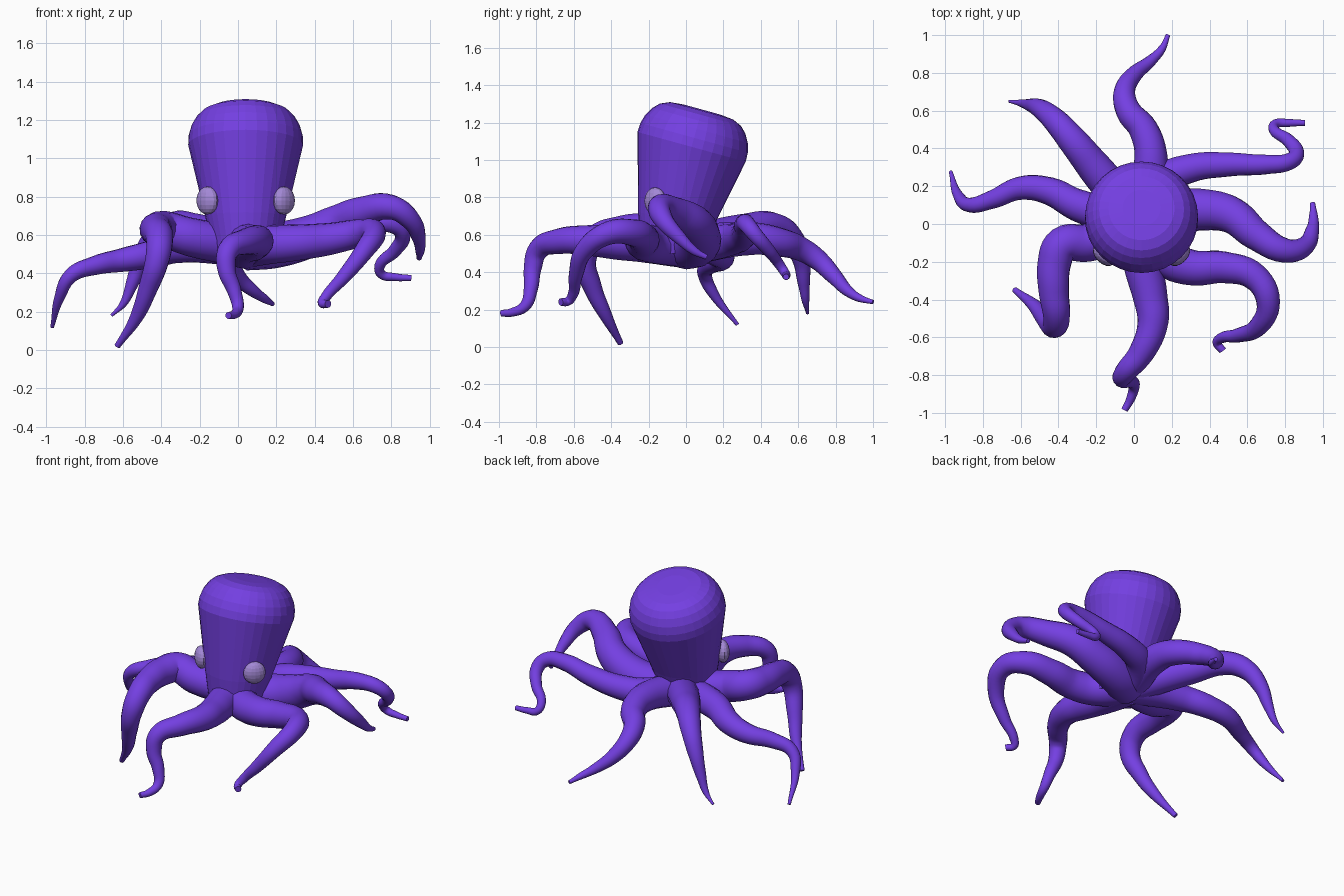
import bpy
import bmesh
from math import sin, cos, pi, radians
from mathutils import Vector

cube = bpy.data.objects.get("Cube")
if cube:
    bpy.data.objects.remove(cube, do_unlink=True)


def make_material(name, color):
    mat = bpy.data.materials.new(name)
    mat.use_nodes = True
    mat.diffuse_color = color
    mat.node_tree.nodes["Principled BSDF"].inputs["Base Color"].default_value = color
    return mat


skin = make_material("purple_skin", (0.175, 0.05, 0.76, 1))
eye_color = make_material("pale_lavender", (0.37, 0.25, 0.68, 1))


def add_object(name, mesh, material):
    obj = bpy.data.objects.new(name, mesh)
    bpy.context.collection.objects.link(obj)
    mesh.materials.clear()
    mesh.materials.append(material)
    return obj


def loft_head(name, rings, sides=32):
    """Skin a stack of tilted circles: (centre y, centre z, radius, tilt)."""
    bm = bmesh.new()
    loops = []
    for y, z, radius, tilt in rings:
        angles = [2 * pi * i / sides for i in range(sides)]
        loops.append([bm.verts.new((0.04 + radius * cos(a),
                                    y + radius * sin(a) * cos(tilt),
                                    z - radius * sin(a) * sin(tilt))) for a in angles])
    for low, high in zip(loops, loops[1:]):
        for i in range(sides):
            j = (i + 1) % sides
            bm.faces.new((low[i], low[j], high[j], high[i]))
    bm.faces.new(loops[0][::-1])
    bm.faces.new(loops[-1])
    mesh = bpy.data.meshes.new(name)
    bm.to_mesh(mesh)
    bm.free()
    return add_object(name, mesh, skin)


# Head: tapered neck, then a rounded crown that leans back
lean = radians(15.4)
rings = [(-0.08, 0.5, 0.165, lean / 3), (-0.045, 0.7, 0.212, lean / 3)]
for height, radius in [(0, 0.3), (0.05, 0.298), (0.1, 0.284), (0.145, 0.258),
                       (0.178, 0.225), (0.2, 0.175), (0.207, 0.1)]:
    rings.append((0.03 + height * sin(lean), 1.07 + height * cos(lean), radius, lean))
loft_head("head", rings)

# Eyes: flattened balls facing diagonally outward
for side, name in ((1, "left_eye"), (-1, "right_eye")):
    bm = bmesh.new()
    bmesh.ops.create_uvsphere(bm, u_segments=16, v_segments=10, radius=1)
    bmesh.ops.scale(bm, vec=(0.07, 0.043, 0.073), verts=bm.verts)
    mesh = bpy.data.meshes.new(name)
    bm.to_mesh(mesh)
    bm.free()
    eye = add_object(name, mesh, eye_color)
    eye.location = (0.04 + side * 0.2, -0.165, 0.78)
    eye.rotation_euler.z = side * pi / 4


def tentacle(name, base, tip, power, path):
    """Tube along a smooth path from the hub, tapering from base to tip radius."""
    points = [Vector((0.04, 0, 0.54))] + [Vector(p) for p in path]
    travelled = [0]
    for a, b in zip(points, points[1:]):
        travelled.append(travelled[-1] + (b - a).length)
    curve = bpy.data.curves.new(name, "CURVE")
    curve.dimensions = "3D"
    curve.bevel_depth = 1
    curve.bevel_resolution = 6
    curve.resolution_u = 6
    curve.use_fill_caps = True
    spline = curve.splines.new("BEZIER")
    spline.radius_interpolation = "CARDINAL"
    spline.bezier_points.add(len(points) - 1)
    for knot, point, distance in zip(spline.bezier_points, points, travelled):
        knot.co = point
        knot.handle_left_type = knot.handle_right_type = "AUTO"
        along = distance / travelled[-1]
        knot.radius = base + (tip - base) * along ** power
    # Turn the tube into a mesh
    helper = bpy.data.objects.new(name + "_path", curve)
    bpy.context.collection.objects.link(helper)
    bpy.context.view_layer.update()
    graph = bpy.context.evaluated_depsgraph_get()
    mesh = bpy.data.meshes.new_from_object(helper.evaluated_get(graph))
    bpy.data.objects.remove(helper, do_unlink=True)
    obj = add_object(name, mesh, skin)
    bpy.ops.object.select_all(action="DESELECT")
    obj.select_set(True)
    bpy.context.view_layer.objects.active = obj
    bpy.ops.object.shade_smooth_by_angle(angle=radians(40))


# Tentacles, going round from the front towards the model's left
tentacle("front_tentacle", 0.118, 0.018, 1.1, [
    (.05, -.22, .555), (.085, -.38, .56), (.1, -.52, .57), (.04, -.68, .565),
    (-.05, -.79, .52), (-.06, -.82, .42), (-.02, -.83, .31), (0, -.86, .22),
    (-.02, -.93, .185), (-.05, -.985, .18)])
tentacle("front_left_tentacle", 0.112, 0.02, 1.2, [
    (.16, -.17, .55), (.3, -.23, .56), (.48, -.23, .58), (.64, -.28, .61),
    (.71, -.41, .61), (.66, -.54, .52), (.55, -.59, .38), (.46, -.605, .28),
    (.44, -.63, .245), (.47, -.67, .24)])
tentacle("left_tentacle", 0.125, 0.014, 1.5, [
    (.21, .06, .55), (.38, .075, .595), (.52, .045, .66), (.65, -.06, .72),
    (.8, -.14, .745), (.9, -.12, .68), (.945, -.03, .58), (.95, .05, .51),
    (.945, .11, .48)])
tentacle("back_left_tentacle", 0.105, 0.016, 0.9, [
    (.14, .22, .57), (.3, .295, .59), (.5, .315, .62), (.7, .315, .66),
    (.82, .33, .65), (.86, .37, .6), (.82, .44, .52), (.74, .5, .44),
    (.75, .53, .395), (.82, .535, .38), (.905, .535, .375)])
tentacle("back_tentacle", 0.105, 0.012, 1.4, [
    (.09, .35, .58), (.05, .5, .56), (-.03, .6, .53), (-.05, .7, .47),
    (0, .79, .38), (.09, .865, .3), (.15, .93, .26), (.18, 1, .24)])
tentacle("back_right_tentacle", 0.105, 0.008, 1.7, [
    (-.21, .3, .62), (-.34, .46, .645), (-.43, .56, .59), (-.505, .615, .47),
    (-.555, .63, .34), (-.6, .64, .24), (-.66, .65, .18)])
tentacle("right_tentacle", 0.105, 0.01, 1.2, [
    (-.3, .1, .54), (-.45, .175, .5), (-.6, .19, .47), (-.75, .13, .44),
    (-.87, .1, .39), (-.93, .15, .28), (-.97, .275, .12)])
tentacle("front_right_tentacle", 0.108, 0.016, 1.6, [
    (-.25, -.1, .59), (-.38, -.11, .63), (-.42, -.2, .63), (-.425, -.35, .62),
    (-.41, -.48, .58), (-.42, -.54, .48), (-.47, -.5, .32), (-.53, -.43, .17),
    (-.63, -.35, .02)])
